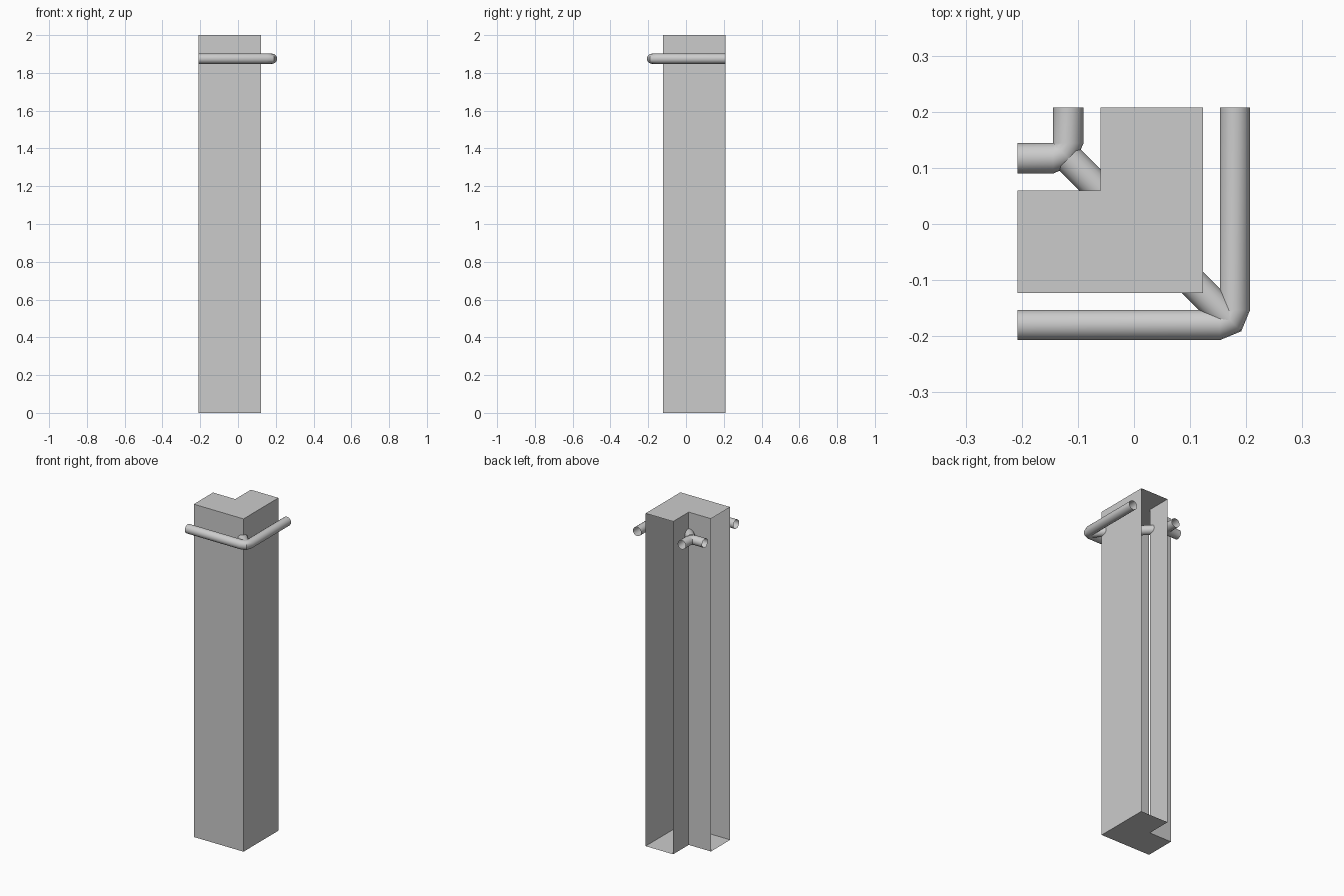
import bpy, bmesh, math
from mathutils import Vector

if "Cube" in bpy.data.objects:
    bpy.data.objects.remove(bpy.data.objects["Cube"])

E, W, I = 0.208, 0.123, 0.06      # open ends, outer faces, inner faces
R, Z, SIDES = 0.027, 1.875, 16    # rail radius, height, sides


def make_object(name, bm, smooth=False):
    mesh = bpy.data.meshes.new(name)
    bm.to_mesh(mesh)
    bm.free()
    obj = bpy.data.objects.new(name, mesh)
    bpy.context.collection.objects.link(obj)
    if smooth:
        bpy.ops.object.select_all(action='DESELECT')
        obj.select_set(True)
        bpy.context.view_layer.objects.active = obj
        bpy.ops.object.shade_smooth_by_angle(angle=math.radians(35))
    return obj


def tube(name, stations):
    """Open tube through (x, y, heading) stations."""
    bm = bmesh.new()
    rings = []
    for x, y, heading in stations:
        side = Vector((-math.sin(heading), math.cos(heading), 0))
        ring = []
        for i in range(SIDES):
            a = 2 * math.pi * i / SIDES
            ring.append(bm.verts.new(Vector((x, y, Z)) + side * R * math.cos(a)
                                     + Vector((0, 0, R * math.sin(a)))))
        rings.append(ring)
    for a, b in zip(rings, rings[1:]):
        for i in range(SIDES):
            j = (i + 1) % SIDES
            bm.faces.new((a[i], b[i], b[j], a[j]))
    bmesh.ops.recalc_face_normals(bm, faces=bm.faces)
    return make_object(name, bm, True)


def corner_rail(name, c):
    """L-shaped rail with its centre lines at x = c and y = -c."""
    p = c - R     # pivot of the bend
    bend = [(p + R * math.sin(h), -p - R * math.cos(h), h)
            for h in (0, math.pi / 4, math.pi / 2)]
    return tube(name, [(-E, -c, 0)] + bend + [(c, E, math.pi / 2)])


# L-shaped wall corner, left open at its two ends
profile = [(-E, I), (-E, -W), (W, -W), (W, E), (-I, E), (-I, I)]
bm = bmesh.new()
low = [bm.verts.new((x, y, 0)) for x, y in profile]
high = [bm.verts.new((x, y, 2)) for x, y in profile]
bm.faces.new(low[::-1])
bm.faces.new(high)
for i in (1, 2, 4, 5):    # skip the open ends
    j = (i + 1) % 6
    bm.faces.new((low[i], low[j], high[j], high[i]))
make_object("wall_corner", bm)

# Handrails on both sides
corner_rail("outer_rail", 0.18)
corner_rail("inner_rail", -0.117)

# Diagonal bracket passing through the wall between the rails
tube("rail_bracket", [(-0.117, 0.117, -math.pi / 4), (0.172, -0.172, -math.pi / 4)])
